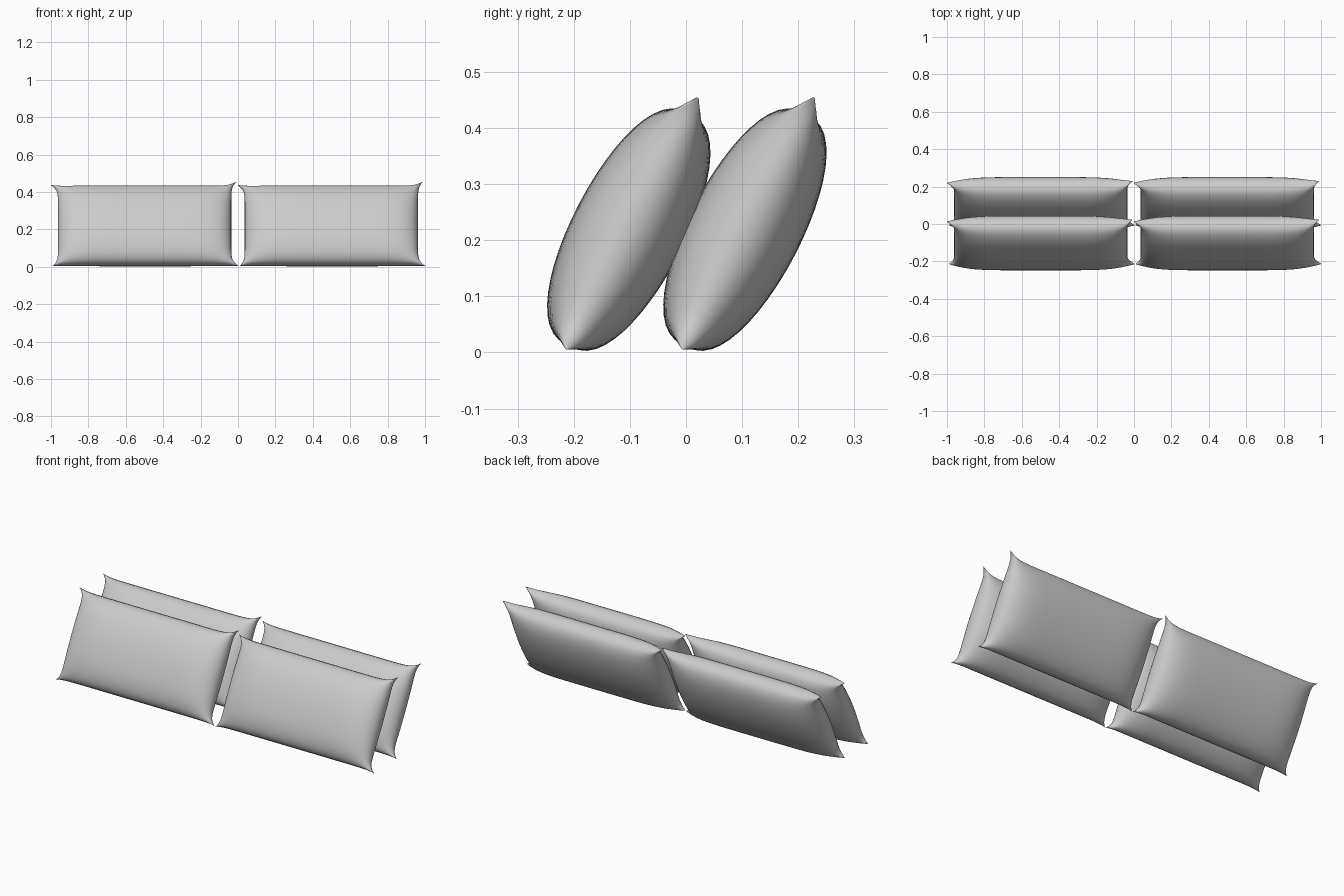
import bpy, bmesh, math

cube = bpy.data.objects.get("Cube")
if cube:
    bpy.data.objects.remove(cube, do_unlink=True)

fabric = bpy.data.materials.new("light grey fabric")
fabric.use_nodes = True
colour = (0.6, 0.6, 0.6, 1)
fabric.diffuse_color = colour
fabric.node_tree.nodes["Principled BSDF"].inputs["Base Color"].default_value = colour

COLS, ROWS = 36, 24
HALF_W, HALF_H, HALF_T = 0.463, 0.234, 0.1


def spread(i, n):
    """Spacing from -1 to 1 that tightens towards the seam."""
    return math.sin(math.pi / 2 * (2 * i / n - 1))


def pillow_point(u, v, side):
    # Plump middle that thins to the seam
    swell = max(0, 1 - v * v) ** 0.4 * max(0, 1 - u ** 6) ** 0.5
    # Corners drawn out into ears, the upper left-hand one longest
    ear_up = 0.008 if v < 0 else (0.034 if u > 0 else 0.013)
    ear_out = 0.034 * abs(v) ** 10
    x = u * (HALF_W + ear_out) - 0.006 * v * abs(v) ** 9
    z = v * (HALF_H + ear_up * abs(u) ** 14)
    return x, side * HALF_T * swell, z


def pillow_mesh():
    bm = bmesh.new()
    for side in (-1, 1):
        grid = [[bm.verts.new(pillow_point(spread(i, COLS), spread(j, ROWS), side))
                 for i in range(COLS + 1)] for j in range(ROWS + 1)]
        for j in range(ROWS):
            for i in range(COLS):
                quad = [grid[j][i], grid[j][i + 1], grid[j + 1][i + 1], grid[j + 1][i]]
                bm.faces.new(quad[::-side])
    # Sew the front and back panels together
    bmesh.ops.remove_doubles(bm, verts=bm.verts, dist=1e-5)
    bmesh.ops.recalc_face_normals(bm, faces=bm.faces)
    for face in bm.faces:
        face.smooth = True
    mesh = bpy.data.meshes.new("pillow")
    bm.to_mesh(mesh)
    bm.free()
    mesh.materials.append(fabric)
    return mesh


# Two leaning rows of two pillows
mesh = pillow_mesh()
for row, y in (("front", -0.102), ("back", 0.105)):
    for name, x in (("right", -0.499), ("left", 0.499)):
        pillow = bpy.data.objects.new(f"{row}_{name}_pillow", mesh)
        pillow.location = (x, y, 0.219)
        pillow.rotation_euler.x = math.radians(-27.6)
        bpy.context.collection.objects.link(pillow)
